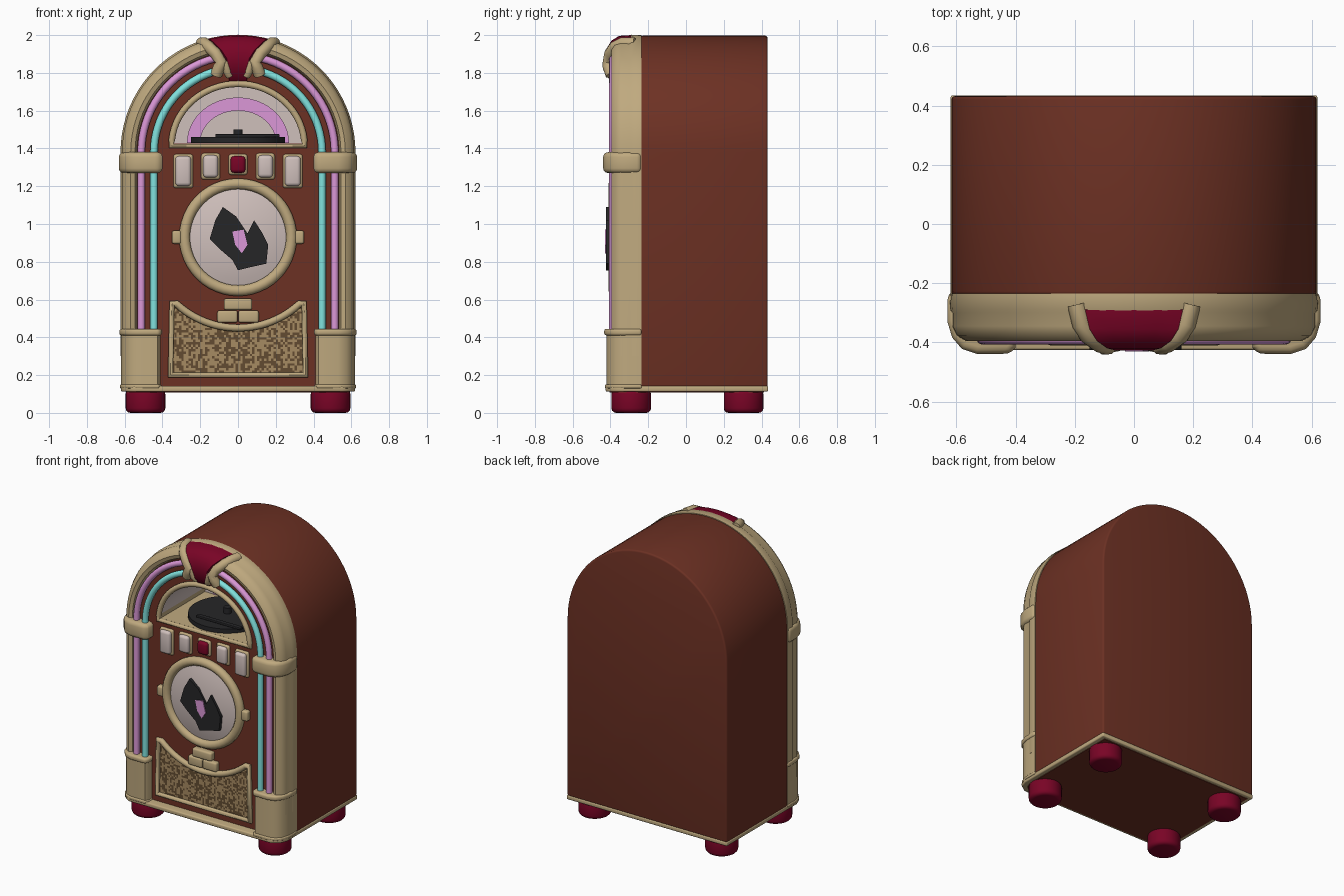
import bpy, bmesh, math, random
from math import sin, cos, pi, sqrt

if "Cube" in bpy.data.objects:
    bpy.data.objects.remove(bpy.data.objects["Cube"])

random.seed(4)


def mat(name, *srgb):
    m = bpy.data.materials.new(name)
    m.diffuse_color = [(c / 255) ** 2.2 for c in srgb] + [1]
    m.use_nodes = True
    m.node_tree.nodes["Principled BSDF"].inputs["Base Color"].default_value = m.diffuse_color
    return m


BROWN = mat("brown wood", 108, 52, 40)
CREAM = mat("cream trim", 190, 168, 126)
RED = mat("dark red", 120, 12, 42)
PINK = mat("pink tube", 218, 150, 214)
CYAN = mat("cyan tube", 128, 226, 222)
PALE = mat("pale glass", 206, 190, 186)
BLACK = mat("black vinyl", 42, 42, 44)
WEAVE_L = mat("light weave", 165, 138, 98)
WEAVE_D = mat("dark weave", 98, 76, 52)


def obj(name, verts, faces, *mats, bevel=0, seg=3):
    me = bpy.data.meshes.new(name)
    me.from_pydata(verts, [], faces)
    bm = bmesh.new()
    bm.from_mesh(me)
    bmesh.ops.recalc_face_normals(bm, faces=bm.faces)
    bm.to_mesh(me)
    bm.free()
    o = bpy.data.objects.new(name, me)
    bpy.context.collection.objects.link(o)
    for m in mats:
        me.materials.append(m)
    if bevel:
        b = o.modifiers.new("bevel", 'BEVEL')
        b.width, b.segments, b.limit_method, b.angle_limit = bevel, seg, 'ANGLE', 0.7
    return o


def prism(name, pts, d0, d1, m, plane='xz', bevel=0):
    """Extrude a 2D outline along the remaining axis."""
    put = (lambda p, d: (p[0], d, p[1])) if plane == 'xz' else (lambda p, d: (p[0], p[1], d))
    n = len(pts)
    verts = [put(p, d) for d in (d0, d1) for p in pts]
    faces = [list(range(n)), list(range(2 * n - 1, n - 1, -1))]
    faces += [(i, (i + 1) % n, (i + 1) % n + n, i + n) for i in range(n)]
    return obj(name, verts, faces, m, bevel=bevel)


def box(name, cx, cz, w, h, y0, y1, m, bevel=0.01):
    pts = [(cx - w / 2, cz - h / 2), (cx + w / 2, cz - h / 2), (cx + w / 2, cz + h / 2), (cx - w / 2, cz + h / 2)]
    return prism(name, pts, y0, y1, m, bevel=bevel)


def arch(r, z0, n=40, zc=1.38):
    return [(r, z0)] + [(r * cos(pi * i / n), zc + r * sin(pi * i / n)) for i in range(n + 1)] + [(-r, z0)]


def arch_sweep(name, profile, z0, m):
    """Sweep a closed (radius, y) profile up one side, over the arch and down."""
    rails = [[(x, y, z) for x, z in arch(r, z0)] for r, y in profile]
    n, k = len(rails[0]), len(rails)
    verts = [v for rail in rails for v in rail]
    faces = [(j * n + i, j * n + i + 1, (j + 1) % k * n + i + 1, (j + 1) % k * n + i)
             for j in range(k) for i in range(n - 1)]
    faces += [[j * n for j in range(k)], [j * n + n - 1 for j in range(k)]]
    return obj(name, verts, faces, m)


def tube(name, pts, r, m, cyclic=False):
    cu = bpy.data.curves.new(name, 'CURVE')
    cu.dimensions, cu.bevel_depth, cu.bevel_resolution, cu.use_fill_caps = '3D', r, 3, True
    s = cu.splines.new('POLY')
    s.points.add(len(pts) - 1)
    for p, c in zip(s.points, pts):
        p.co = (*c, 1)
    s.use_cyclic_u = cyclic
    cu.materials.append(m)
    o = bpy.data.objects.new(name, cu)
    bpy.context.collection.objects.link(o)
    return o


def disc(r, cx, cy, n=40):
    return [(cx + r * cos(2 * pi * i / n), cy + r * sin(2 * pi * i / n)) for i in range(n)]


def half_dome(s, n=32):
    return [((.34 + s) * cos(pi * i / n), 1.425 - s + (.305 + 2 * s) * sin(pi * i / n)) for i in range(n + 1)]


# cabinet and front panel, with the display window cut through both
body = prism("cabinet", arch(.617, .135), -.24, .432, BROWN, bevel=.012)
panel = prism("front_panel", arch(.535, .14), -.365, -.2, BROWN)
cutter = prism("window_cutter", half_dome(.004), -.6, .125, BROWN)
cutter.hide_render = True
for o in (body, panel):
    b = o.modifiers.new("window", 'BOOLEAN')
    b.operation, b.object, b.solver = 'DIFFERENCE', cutter, 'EXACT'

# window lining: pale walls and a cream floor
dome = half_dome(0)
n = len(dome)
lining = obj("window_lining", [(x, y, z) for y in (-.366, .12) for x, z in dome],
             [(i, (i + 1) % n, (i + 1) % n + n, i + n) for i in range(n)] + [range(n, 2 * n)], PALE, CREAM)
for p in lining.data.polygons:
    if p.center.z < 1.44:
        p.material_index = 1
arc = [pi * i / 24 for i in range(25)]
prism("window_glow_arch", [(.27 * cos(a), 1.43 + .24 * sin(a)) for a in arc] +
      [(.2 * cos(a), 1.43 + .17 * sin(a)) for a in reversed(arc)], .11, .119, PINK)
prism("turntable", disc(.25, 0, -.115), 1.43, 1.46, BLACK, 'xy')
prism("turntable_spindle", disc(.025, 0, -.115, 16), 1.45, 1.5, BLACK, 'xy')
box("tone_arm", .05, 1.468, .34, .016, -.29, -.26, BLACK, .004)
tube("window_rim", [(x, -.372, z) for x, z in half_dome(.012)], .018, CREAM, True)

# arched cream frame and light tubes
arch_sweep("arch_frame", [(.62, -.235), (.622, -.288), (.614, -.3), (.614, -.345), (.597, -.378),
                          (.568, -.395), (.545, -.387), (.534, -.36), (.53, -.235)], .3, CREAM)
for name, r, m in (("pink_light_tube", .512, PINK), ("cyan_light_tube", .445, CYAN)):
    arch_sweep(name, disc(.02, r, -.387, 12), .4, m)

# pedestals, pedestal caps and shoulder bands on both sides
corner = [(.41, -.235), (.41, -.4), (.425, -.42), (.53, -.42), (.575, -.405), (.605, -.37), (.62, -.32), (.62, -.235)]
for s, side in ((-1, "left"), (1, "right")):
    def block(name, grow, z0, z1, bev):
        pts = [(s * (.51 + (x - .51) * (1 + grow)), -.235 + (y + .235) * (1 + grow)) for x, y in corner]
        prism(side + name, pts, z0, z1, CREAM, 'xy', bev)
    block("_pedestal", 0, .13, .42, 0)
    block("_pedestal_cap", .07, .41, .445, .012)
    block("_pedestal_foot", .05, .13, .15, .006)
    block("_shoulder_band", .1, 1.27, 1.38, .025)

# base trim, underside and feet
base = [(-.62, .435), (-.62, -.34), (-.6, -.39), (-.55, -.425), (.55, -.425), (.6, -.39), (.62, -.34), (.62, .435)]
prism("base_trim", base, .112, .142, CREAM, 'xy', .008)
prism("underside", [(x * .95, y * .95) for x, y in base], .108, .12, BROWN, 'xy')
for x in (-.49, .49):
    for y in (-.29, .305):
        prism("foot", disc(.105, x, y, 28), 0, .125, RED, 'xy', .025)

# selector buttons
for x, z, w, h, m in ((0, 1.315, .1, .11, RED), (.145, 1.305, .1, .14, PALE), (.29, 1.28, .105, .18, PALE)):
    for s in ((-1, 1) if x else (1,)):
        box("button_rim", s * x, z, w, h, -.38, -.35, CREAM, .014)
        box("button", s * x, z, w - .022, h - .022, -.402, -.35, m, .018)

# round medallion: domed glass, ring, broken record
ZC = .93
rings = [(.28, -.372), (.22, -.39), (.15, -.404), (.08, -.412), (.02, -.414)]
verts = [(x, y, z) for r, y in rings for x, z in disc(r, 0, ZC)]
faces = [(j * 40 + i, j * 40 + (i + 1) % 40, (j + 1) * 40 + (i + 1) % 40, (j + 1) * 40 + i)
         for j in range(4) for i in range(40)] + [range(160, 200)]
obj("medallion_glass", verts, faces, PALE)
tube("medallion_ring", [(x, -.38, z) for x, z in disc(.283, 0, ZC, 48)], .03, CREAM, True)
for s in (-1, 1):
    box("medallion_tab", s * .325, ZC, .05, .07, -.4, -.355, CREAM, .012)
prism("record", [(-.15, .92), (-.12, 1.02), (-.08, 1.09), (-.01, 1.04), (.03, .98), (.05, .95), (.085, 1.02),
                 (.13, .95), (.16, .89), (.15, .79), (.06, .77), (0, .755), (-.03, .81), (-.1, .87)],
      -.424, -.4, BLACK)
prism("record_label", [(-.03, .96), (.03, .97), (.05, .89), (.02, .845), (-.015, .89)], -.43, -.42, PINK)

# clasp between medallion and grille
box("clasp_upper", 0, .575, .15, .06, -.405, -.355, CREAM, .012)
box("clasp_lower", -.056, .51, .108, .065, -.4, -.355, CREAM, .012)
box("clasp_lower", .056, .51, .108, .065, -.4, -.355, CREAM, .012)


# speaker grille: woven cloth clipped under a curved top, with a round frame
def top(x):
    return min(.578, ZC - sqrt(.48 ** 2 - x * x))


verts, faces, step, zb, rows = [], [], .0125, .2, 32
cols = [-.35 + step * i for i in range(57)]
for x in cols:
    verts += [(x, -.374, min(zb + step * j, top(x))) for j in range(rows)]
for i in range(56):
    for j in range(rows - 1):
        if zb + step * j < max(top(cols[i]), top(cols[i + 1])) - .001:
            if zb + step * j < min(top(cols[i]), top(cols[i + 1])):
                faces.append((i * rows + j, (i + 1) * rows + j, (i + 1) * rows + j + 1, i * rows + j + 1))
cloth = obj("grille_cloth", verts, faces, WEAVE_L, WEAVE_D)
for p in cloth.data.polygons:
    p.material_index = int(random.random() < .5)
edge = [-.35 + .7 * i / 28 for i in range(29)]
tube("grille_frame", [(x, -.378, top(x)) for x in edge] + [(.358, -.378, .2), (-.358, -.378, .2)], .02, CREAM, True)

# crown ornament: red shield curling over the top, cream arms and claws
spine = [(-.29, 2.0, .165), (-.355, 1.996, .15), (-.395, 1.97, .125), (-.42, 1.93, .09), (-.428, 1.88, .06), (-.42, 1.8, .045)]
verts = [(u * w, y + dy, z - (u * w) ** 2 / 1.3 - dz) for dy, dz in ((0, 0), (.05, .05))
         for y, z, w in spine for u in (-1, -.5, 0, .5, 1)]
faces = [(o + j * 5 + i, o + j * 5 + i + 1, o + j * 5 + i + 6, o + j * 5 + i + 5)
         for o in (0, 30) for j in range(5) for i in range(4)]
rim = [0, 1, 2, 3, 4, 9, 14, 19, 24, 29, 28, 27, 26, 25, 20, 15, 10, 5]
faces += [(a, b, b + 30, a + 30) for a, b in zip(rim, rim[1:] + rim[:1])]
obj("crown_shield", verts, faces, RED)
for s in (-1, 1):
    tube("crown_arm", [(s * (w + .028), y + .018, z - w * w / 1.3 - .022) for y, z, w in spine[:-1]] +
         [(s * .1, -.41, 1.83), (s * .115, -.395, 1.79)], .032, CREAM)
    tube("crown_claw", [(s * .07, -.41, 1.86), (s * .058, -.41, 1.81), (s * .045, -.395, 1.785)], .022, CREAM)

# bake modifiers and curves, then smooth
bpy.ops.object.select_all(action='DESELECT')
for o in bpy.data.objects:
    if o != cutter:
        o.select_set(True)
        bpy.context.view_layer.objects.active = o
bpy.ops.object.convert(target='MESH')
bpy.ops.object.shade_smooth_by_angle(angle=math.radians(40))
bpy.data.objects.remove(cutter)
